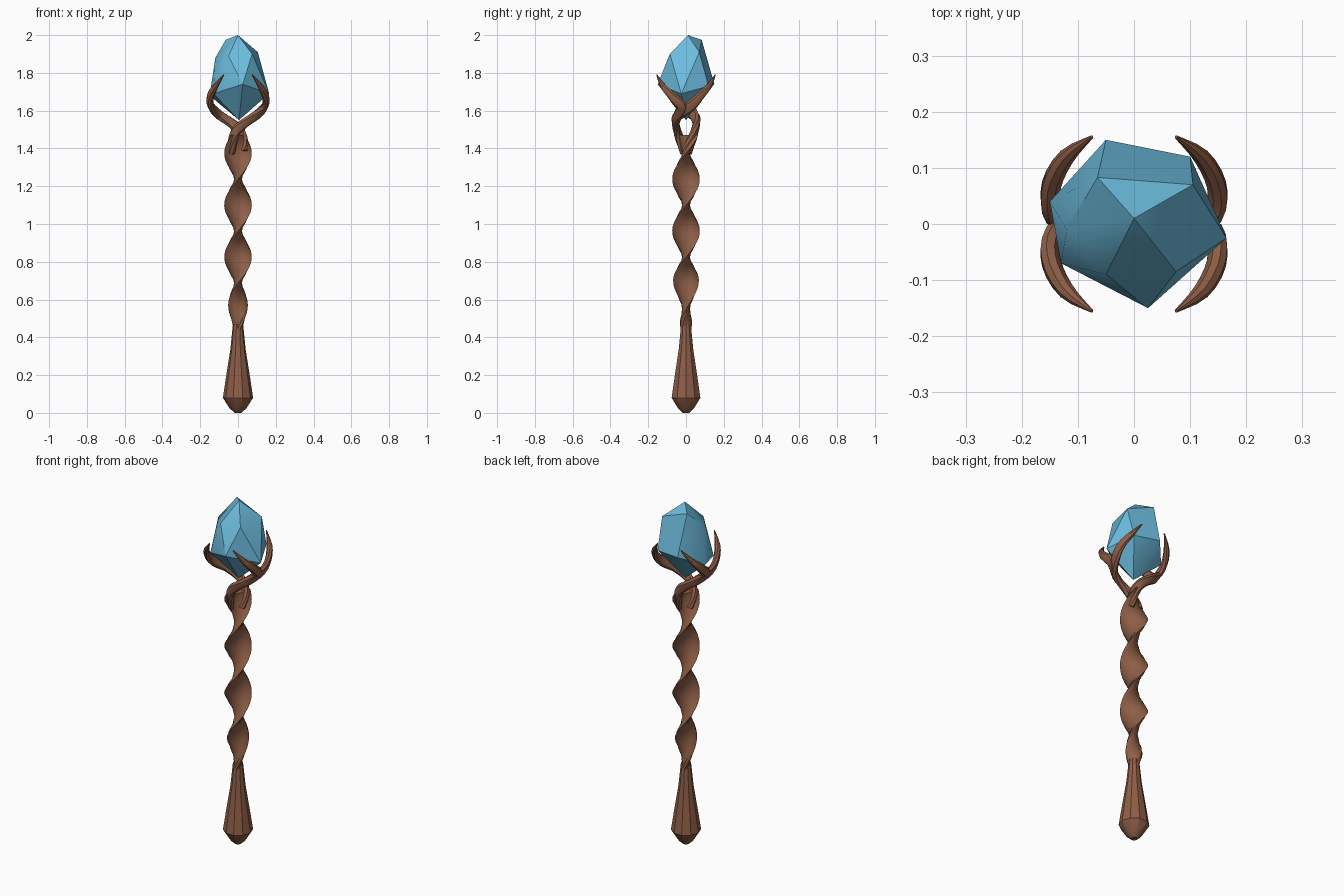
import bpy, bmesh, math
from mathutils import Vector

if "Cube" in bpy.data.objects:
    bpy.data.objects.remove(bpy.data.objects["Cube"])


def material(name, color):
    m = bpy.data.materials.new(name)
    m.diffuse_color = (*color, 1)
    m.use_nodes = True
    m.node_tree.nodes["Principled BSDF"].inputs["Base Color"].default_value = m.diffuse_color
    return m


wood = material("brown wood", (0.27, 0.112, 0.062))
blue = material("blue crystal", (0.15, 0.50, 0.72))


def finish(name, bm, mat, angle):
    bmesh.ops.recalc_face_normals(bm, faces=bm.faces)
    me = bpy.data.meshes.new(name)
    bm.to_mesh(me)
    bm.free()
    me.materials.append(mat)
    ob = bpy.data.objects.new(name, me)
    bpy.context.collection.objects.link(ob)
    bpy.ops.object.select_all(action='DESELECT')
    ob.select_set(True)
    bpy.context.view_layer.objects.active = ob
    bpy.ops.object.shade_smooth_by_angle(angle=math.radians(angle))
    return ob


def loft(name, rings, angle=35):
    """Skin a list of point rings and cap both ends."""
    bm = bmesh.new()
    rows = [[bm.verts.new(p) for p in ring] for ring in rings]
    n = len(rows[0])
    for a, b in zip(rows, rows[1:]):
        for i in range(n):
            bm.faces.new((a[i], a[(i + 1) % n], b[(i + 1) % n], b[i]))
    bm.faces.new(rows[0])
    bm.faces.new(rows[-1])
    return finish(name, bm, wood, angle)


def spline(pts, steps=3):
    """Catmull-Rom through tuples of any length."""
    out = []
    for i in range(len(pts) - 1):
        quad = [pts[max(i - 1, 0)], pts[i], pts[i + 1], pts[min(i + 2, len(pts) - 1)]]
        for s in range(steps):
            t = s / steps
            out.append(tuple(0.5 * (2 * b + (c - a) * t + (2 * a - 5 * b + 4 * c - d) * t * t
                                    + (3 * b - a - 3 * c + d) * t ** 3)
                             for a, b, c, d in zip(*quad)))
    return out + [pts[-1]]


def oval(z, a, b, turn, n):
    c, s = math.cos(turn), math.sin(turn)
    ring = []
    for i in range(n):
        t = 2 * math.pi * i / n
        x, y = a * math.cos(t), b * math.sin(t)
        ring.append((x * c - y * s, x * s + y * c, z))
    return ring


# Faceted grip with a pointed pommel
loft("grip", [oval(z, r, r, 0, 10) for z, r in
              ((0, 0.018), (0.025, 0.045), (0.08, 0.08), (0.2, 0.062), (0.34, 0.04), (0.47, 0.027))], 30)


# Flat twisted shaft, half a turn every 0.275
def twist(z):
    return math.pi * (z - 1.375) / 0.275


rings = []
for i in range(49):
    z = 0.42 + (1.47 - 0.42) * i / 48
    k = min(1, max(0, (z - 0.44) / 0.3))
    rings.append(oval(z, 0.029 + 0.044 * k ** 0.7, 0.022, twist(z), 10))
loft("twisted_shaft", rings)

# Two strands leave the shaft; each one forks into two claws
# stem: height, distance from axis, angle, half width, half thickness
stem = [(1.38, 0.032, 3, 0.03, 0.02), (1.45, 0.042, 50, 0.028, 0.021), (1.5, 0.048, 86, 0.027, 0.021),
        (1.54, 0.07, 128, 0.027, 0.02), (1.575, 0.105, 156, 0.029, 0.019)]
stem = [(r * math.cos(math.radians(a)), r * math.sin(math.radians(a)), z, w, t) for z, r, a, w, t in stem]
claw = [(-0.142, 0.022, 1.622, 0.03, 0.018), (-0.147, 0.07, 1.672, 0.024, 0.018),
        (-0.12, 0.12, 1.728, 0.016, 0.015), (-0.075, 0.155, 1.79, 0.003, 0.003)]


def tube(name, path, half_turn):
    path = spline(path)
    pts = [Vector(p[:3]) for p in path]
    rings = []
    for i, p in enumerate(pts):
        tan = (pts[min(i + 1, len(pts) - 1)] - pts[max(i - 1, 0)]).normalized()
        side = tan.cross(Vector((p.x, p.y, 0))).normalized()
        out = side.cross(tan)
        w, t = path[i][3:]
        ring = [p + side * w * math.cos(k * math.pi / 4) + out * t * math.sin(k * math.pi / 4)
                for k in range(8)]
        rings.append([Vector((-q.x, -q.y, q.z)) if half_turn else q for q in ring])
    loft(name, rings, 40)


for half_turn, label in ((False, "left"), (True, "right")):
    for s, end in ((1, "a"), (-1, "b")):
        branch = [(x, y * s, z, w, t) for x, y, z, w, t in claw]
        tube(f"{label}_claw_{end}", stem + branch, half_turn)

# Irregular faceted crystal held by the claws
crystal = [(0.005, 0, 1.55), (0, 0.01, 2.0),
           (-0.05, 0.15, 1.74), (0.10, 0.12, 1.73), (0.165, -0.025, 1.69),
           (0.025, -0.15, 1.74), (-0.13, -0.07, 1.69), (-0.15, 0.04, 1.68),
           (-0.065, 0.083, 1.975), (0.105, 0.07, 1.91), (-0.12, -0.01, 1.88),
           (-0.05, -0.09, 1.89), (0.075, -0.085, 1.9)]
bm = bmesh.new()
for p in crystal:
    bm.verts.new(p)
bmesh.ops.convex_hull(bm, input=bm.verts)
finish("crystal", bm, blue, 32)
